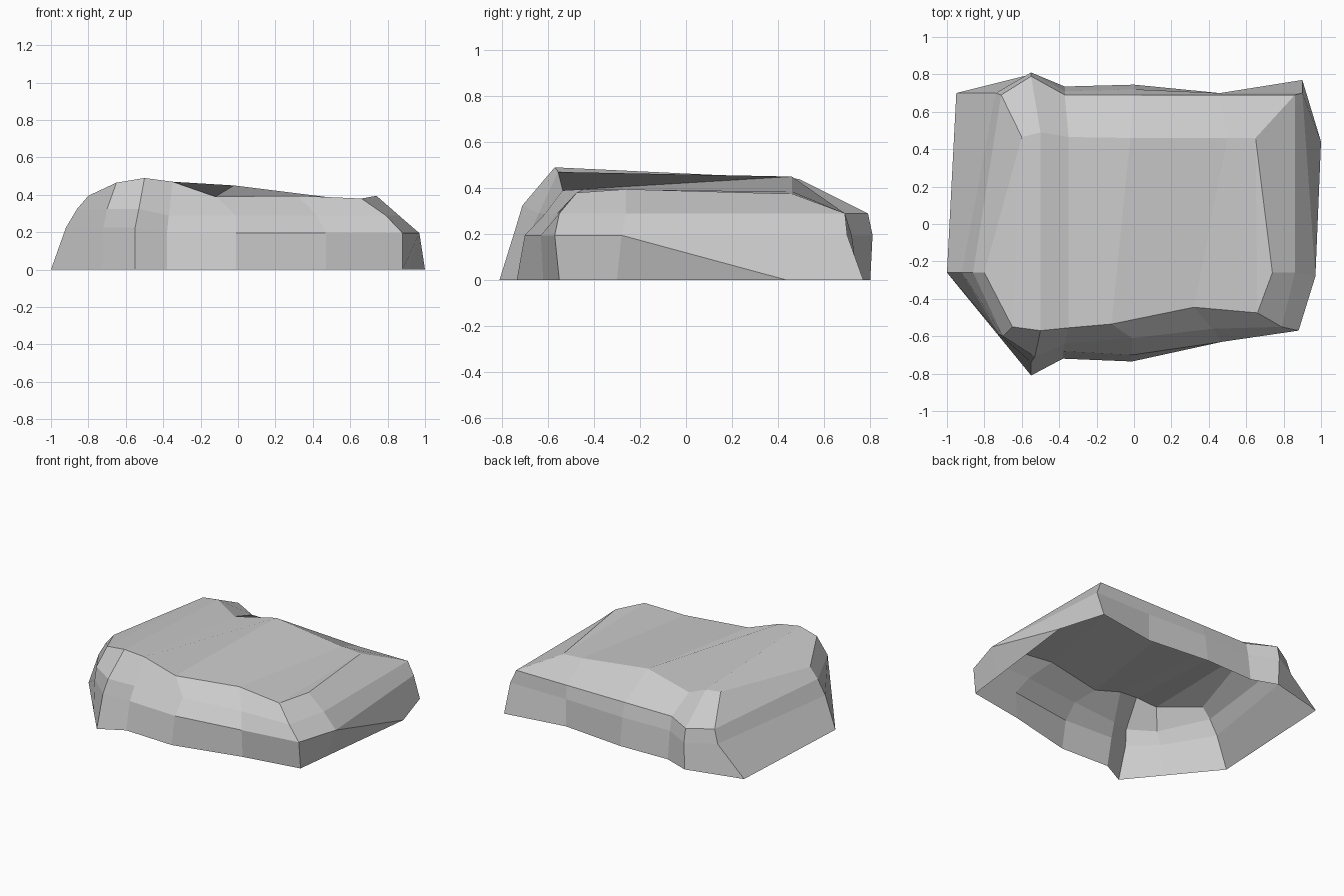
import bpy
import bmesh
from mathutils import Vector

default_cube = bpy.data.objects.get("Cube")
if default_cube:
    bpy.data.objects.remove(default_cube, do_unlink=True)


def make_material(name, level):
    """Plain matte grey material."""
    colour = (level, level, level, 1.0)
    material = bpy.data.materials.new(name)
    material.use_nodes = True
    material.diffuse_color = colour
    shader = material.node_tree.nodes["Principled BSDF"]
    shader.inputs["Base Color"].default_value = colour
    shader.inputs["Roughness"].default_value = 0.9
    return material


def contour(outline, height, lift=0.0):
    """Horizontal outline, raised slightly on the front corner of the tall end."""
    points = []
    for x, y in outline:
        raised = x < -0.5 and y < 0
        points.append(Vector((x, y, height + (lift if raised else 0))))
    return points


# Each outline runs: tall end, along the front, low end, along the back.
ground_line = contour([
    (-1, -.26), (-.73, -.59), (-.55, -.81), (-.38, -.72), (-.01, -.735),
    (.47, -.62), (.88, -.55), (.91, -.3), (1, .44), (.9, .77),
    (.46, .7), (0, .745), (-.37, .735), (-.55, .8), (-.95, .7)], 0)

waist_line = contour([
    (-.92, -.26), (-.72, -.59), (-.55, -.74), (-.38, -.68), (-.01, -.7),
    (.47, -.63), (.88, -.57), (.97, -.28), (.97, -.28), (.9, .7),
    (.46, .7), (0, .72), (-.37, .71), (-.55, .81), (-.74, .7)], .195, .03)

shoulder_line = contour([
    (-.86, -.26), (-.7, -.6), (-.53, -.71), (-.37, -.64), (-.01, -.61),
    (.42, -.56), (.79, -.55), (.86, -.26), (.86, -.26), (.86, .69),
    (.46, .69), (0, .69), (-.37, .69), (-.55, .79), (-.71, .69)], .29, .035)

rim_line = [Vector(p) for p in (
    (-.8, -.26, .395), (-.65, -.55, .465), (-.5, -.57, .49),
    (-.35, -.555, .47), (-.12, -.535, .39), (.32, -.445, .395),
    (.66, -.475, .38), (.74, -.26, .395), (.74, -.26, .395),
    (.65, .46, .375), (.5, .46, .385), (-.02, .46, .45),
    (-.35, .465, .37), (-.5, .49, .44), (-.6, .465, .44))]


def bridge(bm, lower, upper):
    """Join two closed rings of vertices with outward-facing quads."""
    count = len(lower)
    for i in range(count):
        j = (i + 1) % count
        bm.faces.new((lower[i], lower[j], upper[j], upper[i]))


def build_rock(name, contours, material):
    bm = bmesh.new()
    rings = [[bm.verts.new(point) for point in line] for line in contours]

    # Faceted walls, open underneath
    for lower, upper in zip(rings, rings[1:]):
        bridge(bm, lower, upper)

    # Top strips running from the front rim to the back rim
    rim = rings[-1]
    last = len(rim)
    for i in range(1, 6):
        bm.faces.new((rim[i], rim[i + 1], rim[last - i - 1], rim[last - i]))

    # Triangles closing the two ends of the top
    bm.faces.new((rim[0], rim[1], rim[-1]))
    bm.faces.new((rim[6], rim[7], rim[9]))

    # Weld the shared points where the low end narrows to a single edge
    bmesh.ops.remove_doubles(bm, verts=bm.verts[:], dist=0.0001)

    mesh = bpy.data.meshes.new(name)
    bm.to_mesh(mesh)
    bm.free()
    mesh.materials.append(material)
    rock = bpy.data.objects.new(name, mesh)
    bpy.context.collection.objects.link(rock)
    return rock


stone = make_material("stone_grey", 0.6)
build_rock("flat_rock", (ground_line, waist_line, shoulder_line, rim_line), stone)
